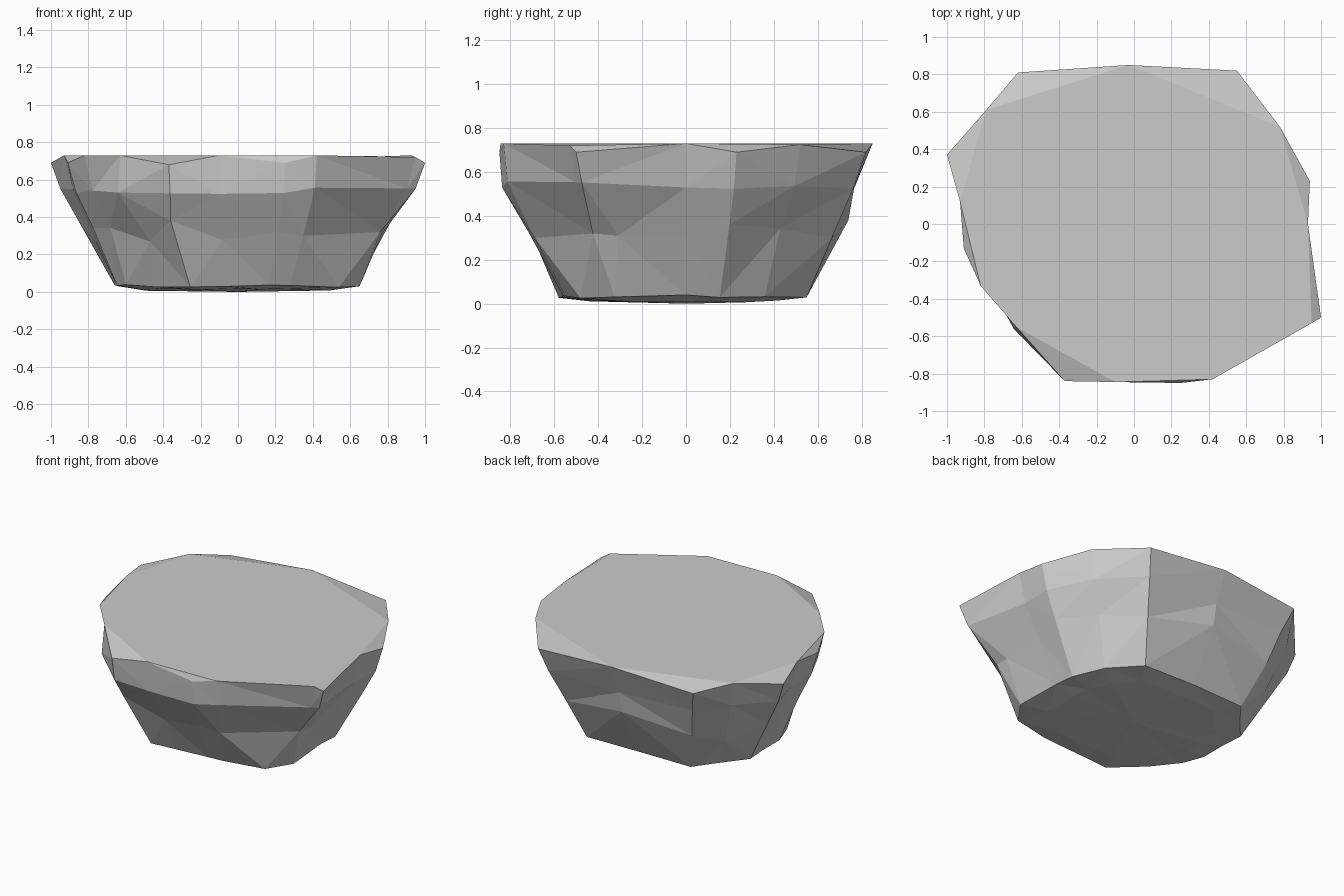
import bpy, bmesh, random

if "Cube" in bpy.data.objects:
    bpy.data.objects.remove(bpy.data.objects["Cube"])

random.seed(4)

# Rim outline, counter-clockwise: x, y, z (lower z = chipped corner), width factor of the base
RIM = [
    (.93, .00, .73, .68), (.94, .23, .69, .67), (.78, .52, .725, .69), (.55, .82, .69, .67),
    (-.03, .85, .73, .65), (-.62, .81, .69, .67), (-.79, .61, .73, .66), (-1.0, .37, .69, .66),
    (-.93, .12, .73, .69), (-.91, -.13, .69, .71), (-.82, -.33, .73, .73), (-.63, -.55, .73, .72),
    (-.37, -.84, .68, .69), (-.10, -.845, .73, .67), (.25, -.85, .69, .66), (.42, -.83, .73, .66),
    (.95, -.53, .72, .64), (1.0, -.50, .69, .65),
]
N = len(RIM)
# Width factor at the shoulder, and width factor and height at the waist, where not regular
SHOULDER = {3: .93, 4: .90, 5: .92, 11: 1.02, 12: .98, 13: .985, 14: .985, 15: .98}
WAIST = {0: (.82, .30), 1: (.86, .36), 3: (.81, .30), 4: (.87, .38), 5: (.83, .32),
         9: (.85, .34), 14: (.84, .32), 15: (.83, .30), 16: (.80, .32)}

bm = bmesh.new()


def ring(fn):
    return [bm.verts.new(fn(i, *RIM[i])) for i in range(N)]


def bridge(a, b):
    for i in range(N):
        j = (i + 1) % N
        bm.faces.new((a[j], a[i], b[i], b[j]))


def jit(r):
    return random.uniform(-r, r)


# Rings of the rough side wall, top to bottom
def shoulder(i, x, y, z, s):
    k = SHOULDER.get(i, .95)
    return x * k, y * k, .54 + jit(.02)


def waist(i, x, y, z, s):
    k, h = WAIST.get(i, (.82 + jit(.015), .30 + jit(.06)))
    return x * k, y * k, h


def foot(i, x, y, z, s):
    return x * s, y * s, .033 + jit(.007)


def underside(i, x, y, z, s):
    return x * s * .76, y * s * .76, .012 + jit(.006)


rim = ring(lambda i, x, y, z, s: (x, y, z))
rings = [rim] + [ring(f) for f in (shoulder, waist, foot, underside)]
for upper, lower in zip(rings, rings[1:]):
    bridge(upper, lower)

# Shallow bottom
centre = bm.verts.new((0, 0, 0))
for i in range(N):
    bm.faces.new((rings[-1][(i + 1) % N], rings[-1][i], centre))

# Flat top with a small sloping facet at each chipped corner
bm.faces.new([v for v, r in zip(rim, RIM) if r[2] > .7])
for i, r in enumerate(RIM):
    if r[2] < .7:
        bm.faces.new((rim[i - 1], rim[i], rim[(i + 1) % N]))

# Notches under the two sharpest corners, front ridge, and bulge of the base
rings[2][11].co = (-.47, -.52, .27)
rings[2][12].co = (-.36, -.73, .38)
rings[2][17].co = (.77, -.31, .31)
rings[3][16].co = (.54, -.48, .025)

bmesh.ops.triangulate(bm, faces=[f for f in bm.faces if len(f.verts) == 4])
bmesh.ops.recalc_face_normals(bm, faces=bm.faces)

mesh = bpy.data.meshes.new("flat_topped_rock")
bm.to_mesh(mesh)
bm.free()
rock = bpy.data.objects.new("flat_topped_rock", mesh)
bpy.context.collection.objects.link(rock)
